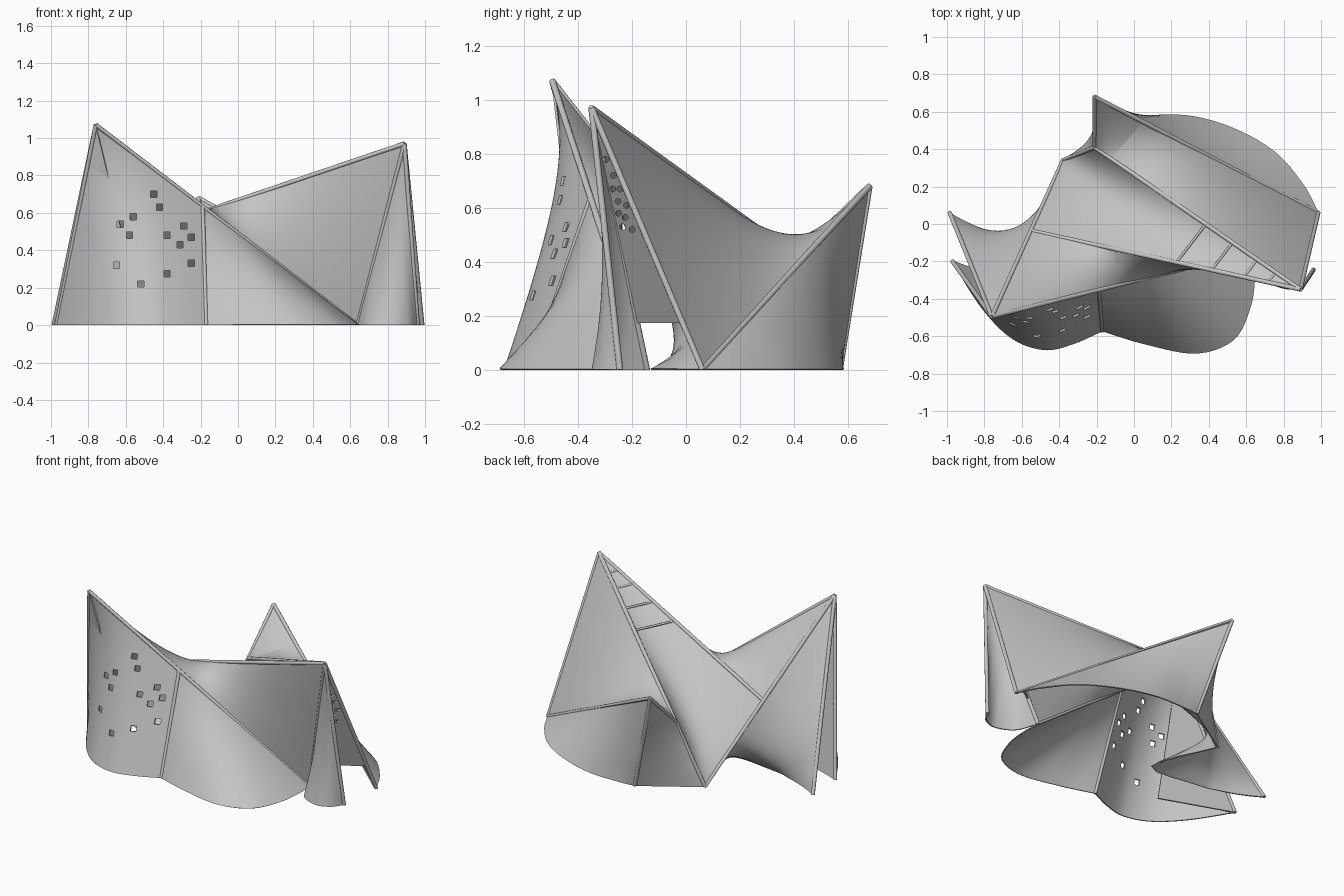
import bpy, bmesh, math
from mathutils import Vector, Matrix

if "Cube" in bpy.data.objects:
    bpy.data.objects.remove(bpy.data.objects["Cube"], do_unlink=True)

N = 32          # rulings per shell
THICK = 0.009

concrete = bpy.data.materials.new("light grey concrete")
concrete.use_nodes = True
GREY = (0.55, 0.55, 0.55, 1)
concrete.diffuse_color = GREY
concrete.node_tree.nodes["Principled BSDF"].inputs["Base Color"].default_value = GREY

# Peaks, junctions and feet shared by the shells
west_peak = Vector((-0.76, -0.495, 1.07))
east_peak = Vector((0.89, -0.35, 0.97))
rear_peak = Vector((-0.21, 0.68, 0.68))
rear_joint = Vector((-0.21, 0.41, 0.42))
rear_foot = Vector((-0.38, 0.34, 0))
ridge_joint = west_peak.lerp(rear_foot, 0.55)
east_foot = Vector((0.985, 0.06, 0))
east_door_foot = Vector((0.96, -0.245, 0))
front_foot = Vector((0.64, -0.145, 0))
west_foot = Vector((-0.985, 0.06, 0))
west_door_foot = Vector((-0.97, -0.2, 0))
west_screen_foot = Vector((-0.5, -0.37, 0))
seam_top = west_peak.lerp(front_foot, 0.407)
seam_foot = Vector((-0.17, -0.57, 0))
back_seam_foot = Vector((-0.02, 0.57, 0))
# Ends of the valleys where the roof shells change direction
front_valley = east_peak.lerp(ridge_joint, 0.6875)
front_valley_edge = west_peak.lerp(front_foot, 0.468)
rear_valley = east_peak.lerp(rear_joint, 0.92)
rear_valley_top = rear_peak.lerp(east_foot, 0.215)


def line(a, b):
    return [a.lerp(b, i / N) for i in range(N + 1)]


def ground_curve(start, end, *mid):
    """Smooth curve on the ground through the given points."""
    p = [start] + [Vector((x, y, 0)) for x, y in mid] + [end]
    p = [p[0] * 2 - p[1]] + p + [p[-1] * 2 - p[-2]]
    spans = len(p) - 3
    out = []
    for i in range(N + 1):
        s = min(int(i * spans / N), spans - 1)
        t = i * spans / N - s
        a, b, c, d = p[s:s + 4]
        out.append(0.5 * (2 * b + (c - a) * t + (2 * a - 5 * b + 4 * c - d) * t ** 2
                          + (3 * b - a - 3 * c + d) * t ** 3))
    return out


def make_object(name, bm):
    mesh = bpy.data.meshes.new(name)
    bm.to_mesh(mesh)
    bm.free()
    ob = bpy.data.objects.new(name, mesh)
    bpy.context.collection.objects.link(ob)
    mesh.materials.append(concrete)
    return ob


def select_only(ob):
    bpy.ops.object.select_all(action='DESELECT')
    ob.select_set(True)
    bpy.context.view_layer.objects.active = ob


def shell(name, top, bottom, cutter=None):
    """Ruled surface between two edges, thickened and kept above the ground."""
    bm = bmesh.new()
    grid = [[bm.verts.new(a.lerp(b, j / N)) for j in range(N + 1)]
            for a, b in zip(top, bottom)]
    for r, s in zip(grid, grid[1:]):
        for j in range(N):
            bm.faces.new((r[j], r[j + 1], s[j + 1], s[j]))
    bmesh.ops.remove_doubles(bm, verts=bm.verts, dist=0.0005)
    bmesh.ops.recalc_face_normals(bm, faces=bm.faces)
    ob = make_object(name, bm)
    select_only(ob)
    solid = ob.modifiers.new("thickness", 'SOLIDIFY')
    solid.thickness = THICK
    solid.offset = 0
    bpy.ops.object.modifier_apply(modifier=solid.name)
    if cutter:
        cut = ob.modifiers.new("openings", 'BOOLEAN')
        cut.operation = 'DIFFERENCE'
        cut.solver = 'EXACT'
        cut.object = cutter
        bpy.ops.object.modifier_apply(modifier=cut.name)
        bpy.data.objects.remove(cutter, do_unlink=True)
    for v in ob.data.vertices:
        v.co.z = max(v.co.z, 0)
    bpy.ops.object.shade_smooth_by_angle(angle=math.radians(35))


def rib(name, a, b, radius=0.012):
    """Slim round bar along a straight shell edge."""
    bm = bmesh.new()
    d = b - a
    m = Matrix.Translation((a + b) / 2) @ d.to_track_quat('Z', 'Y').to_matrix().to_4x4()
    bmesh.ops.create_cone(bm, cap_ends=True, segments=10, radius1=radius,
                          radius2=radius, depth=d.length, matrix=m)
    for v in bm.verts:
        v.co.z = max(v.co.z, 0)
    select_only(make_object(name, bm))
    bpy.ops.object.shade_smooth_by_angle(angle=math.radians(50))


def cutters(name, matrices, segments, radius, depth):
    bm = bmesh.new()
    for m in matrices:
        bmesh.ops.create_cone(bm, cap_ends=True, segments=segments, radius1=radius,
                              radius2=radius, depth=depth, matrix=m)
    ob = make_object(name, bm)
    ob.hide_render = True
    return ob


# Square windows in the front wall, round ones in the east entrance screen
windows = [(-.45, .7), (-.42, .63), (-.63, .54), (-.56, .58), (-.58, .48), (-.38, .48),
           (-.29, .53), (-.25, .47), (-.31, .43), (-.65, .32), (-.38, .275), (-.25, .33),
           (-.52, .22)]
square = Matrix.Rotation(math.pi / 2, 4, 'X') @ Matrix.Rotation(math.pi / 4, 4, 'Z')
window_cutter = cutters("window_cutter", [Matrix.Translation((x, -.5, z)) @ square
                                          for x, z in windows], 4, 0.024, 0.9)
portholes = [(-.297, .78), (-.27, .72), (-.272, .67), (-.245, .67), (-.252, .625),
             (-.25, .58), (-.22, .61), (-.225, .565), (-.2, .52), (-.235, .53)]
across = Matrix.Rotation(math.pi / 2, 4, 'Y')
porthole_cutter = cutters("porthole_cutter", [Matrix.Translation((.86, y, z)) @ across
                                              for y, z in portholes], 12, 0.011, 0.4)

# Roof shells, folded along the front and rear valleys
shell("front_roof_west", line(west_peak, front_valley_edge), line(ridge_joint, front_valley))
shell("front_roof_east", line(front_valley_edge, front_foot), line(front_valley, east_peak))
shell("ridge_roof", line(east_peak, ridge_joint), line(rear_joint, rear_foot))
shell("rear_roof_east", line(east_peak, rear_valley), line(east_foot, rear_valley_top))
shell("rear_roof_west", line(rear_valley, rear_joint), line(rear_valley_top, rear_peak))

# Curved walls standing on the ground
shell("front_wall_west", line(west_peak, seam_top),
      ground_curve(west_door_foot, seam_foot, (-.81, -.45), (-.65, -.61), (-.48, -.67),
                   (-.33, -.64)), window_cutter)
shell("front_wall_east", line(seam_top, front_foot),
      ground_curve(seam_foot, front_foot, (.06, -.64), (.33, -.69), (.53, -.62),
                   (.62, -.45), (.645, -.28)))
shell("west_wall", line(west_peak, rear_foot),
      ground_curve(west_foot, rear_foot, (-.965, .045), (-.93, .025), (-.88, 0), (-.81, -.03),
                   (-.72, -.06), (-.6, -.09), (-.22, -.1)))
shell("rear_wall_east", line(rear_peak, east_foot),
      ground_curve(back_seam_foot, east_foot, (.08, .578), (.3, .575), (.53, .51),
                   (.75, .385), (.9, .215)))
shell("rear_wall_west", line(rear_peak, rear_joint), line(back_seam_foot, rear_foot))
shell("east_pillar_wall", line(east_peak, front_foot),
      ground_curve(east_door_foot, front_foot, (.91, -.315), (.82, -.345), (.7, -.29)))

# Entrance screens: the east one stops at door height, the west one meets the ground
DOOR = 0.82
shell("east_entrance_screen", [east_peak] * (N + 1),
      line(east_peak.lerp(front_foot, DOOR), east_peak.lerp(east_foot, DOOR)),
      porthole_cutter)
shell("west_entrance_screen", [west_peak] * (N + 1),
      line(west_door_foot, west_screen_foot))

# Ribs along the straight edges
edges = {
    "west_ridge_rib": (west_peak, rear_foot), "front_rib": (west_peak, front_foot),
    "west_rib": (west_peak, west_foot), "west_door_rib": (west_peak, west_door_foot),
    "main_ridge_rib": (east_peak, ridge_joint), "valley_rib": (east_peak, rear_joint),
    "east_rib": (east_peak, east_foot), "east_door_rib": (east_peak, east_door_foot),
    "pillar_rib": (east_peak, front_foot), "rear_rib": (rear_peak, east_foot),
    "rear_seam_rib": (rear_peak, back_seam_foot), "rear_short_rib": (rear_peak, rear_joint),
    "rear_joint_rib": (rear_joint, rear_foot), "front_seam_rib": (seam_top, seam_foot),
}
for name, (a, b) in edges.items():
    rib(name, a, b)

# Thin cross bars near the east peak
for t in (0.12, 0.21, 0.33, 0.46):
    rib("ridge_cross_bar", east_peak.lerp(ridge_joint, t), east_peak.lerp(rear_joint, t), 0.007)
